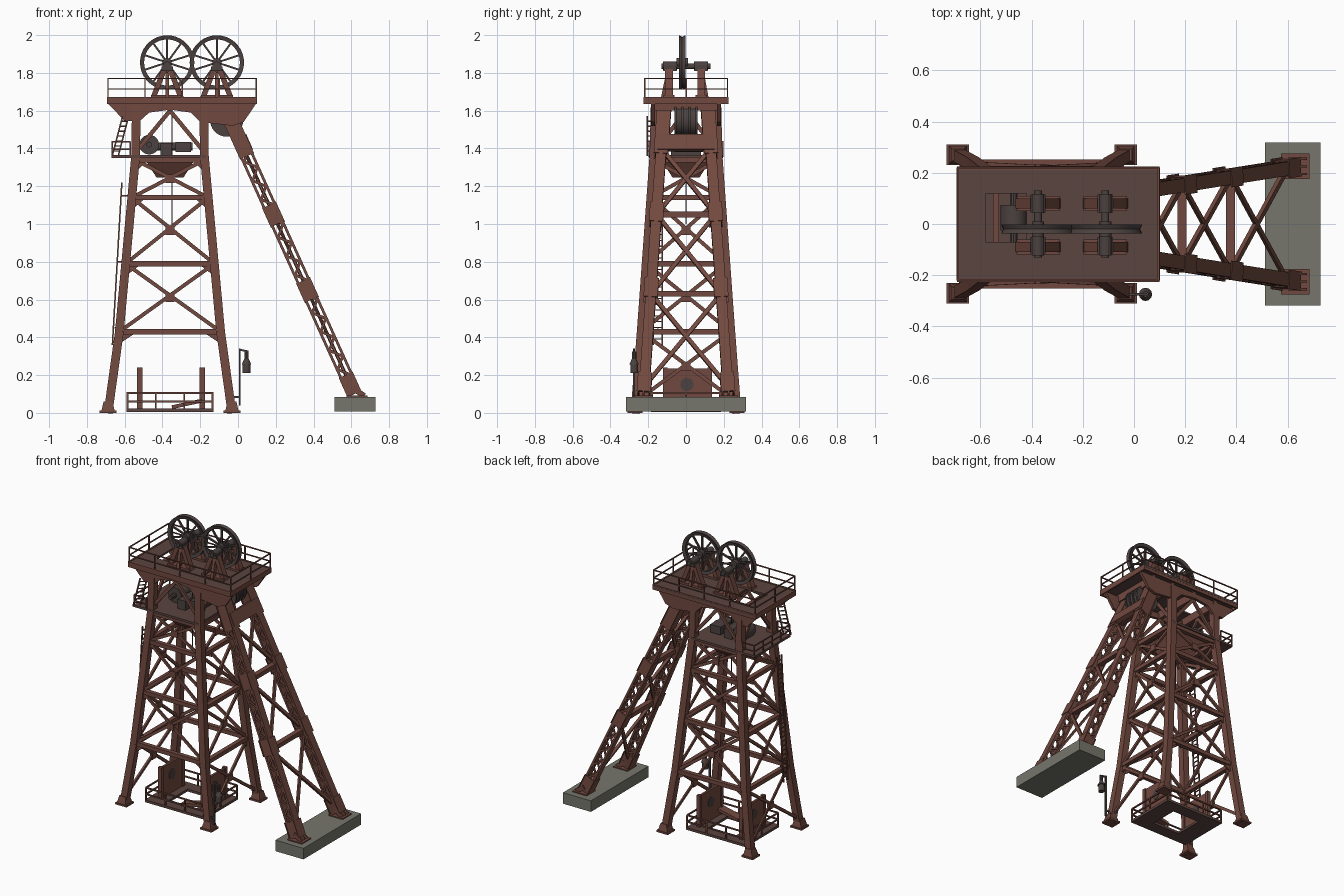
import bpy, bmesh, math
from mathutils import Vector as V, Matrix as M

if "Cube" in bpy.data.objects:
    bpy.data.objects.remove(bpy.data.objects["Cube"])


def material(name, c):
    m = bpy.data.materials.new(name)
    m.diffuse_color = (*c, 1)
    m.use_nodes = True
    m.node_tree.nodes["Principled BSDF"].inputs["Base Color"].default_value = m.diffuse_color
    return m


RUST = material("rust_red_steel", (0.165, 0.066, 0.05))
DECK = material("dark_rust_plate", (0.105, 0.058, 0.05))
IRON = material("dark_iron", (0.07, 0.054, 0.05))
CONC = material("concrete", (0.18, 0.18, 0.15))


def part(name, mat, build, smooth=False):
    bm = bmesh.new()
    build(bm)
    bmesh.ops.recalc_face_normals(bm, faces=bm.faces)
    me = bpy.data.meshes.new(name)
    bm.to_mesh(me)
    bm.free()
    me.materials.append(mat)
    ob = bpy.data.objects.new(name, me)
    bpy.context.collection.objects.link(ob)
    if smooth:
        bpy.ops.object.select_all(action='DESELECT')
        ob.select_set(True)
        bpy.context.view_layer.objects.active = ob
        bpy.ops.object.shade_smooth_by_angle(angle=math.radians(35))


def box(bm, x0, x1, y0, y1, z0, z1):
    mat = M.Translation(((x0+x1)/2, (y0+y1)/2, (z0+z1)/2)) @ M.Diagonal((x1-x0, y1-y0, z1-z0, 1))
    bmesh.ops.create_cube(bm, size=1, matrix=mat)


def beam(bm, p, q, w, d=None, ref=(0, 1, 0)):
    # box from p to q, d thick along ref and w across it
    p, q = V(p), V(q)
    z = (q-p).normalized()
    x = V(ref).cross(z)
    if x.length < 1e-3:
        x = V((1, 0, 0)).cross(z)
    x.normalize()
    y = z.cross(x)
    rot = M((x, y, z)).transposed().to_4x4()
    bmesh.ops.create_cube(bm, size=1, matrix=M.Translation((p+q)/2) @ rot @ M.Diagonal((w, d or w, (q-p).length, 1)))


def cyl(bm, c, r, length, axis='Y', seg=24, r2=None):
    rot = {'X': M.Rotation(math.pi/2, 4, 'Y'), 'Y': M.Rotation(math.pi/2, 4, 'X'), 'Z': M()}[axis]
    bmesh.ops.create_cone(bm, cap_ends=True, segments=seg, radius1=r, radius2=r if r2 is None else r2,
                          depth=length, matrix=M.Translation(c) @ rot)


def frame_plate(bm, o, h, z0, z1):
    # plate o=(x0,x1,y0,y1) with opening h
    box(bm, o[0], h[0], o[2], o[3], z0, z1)
    box(bm, h[1], o[1], o[2], o[3], z0, z1)
    box(bm, h[0], h[1], o[2], h[2], z0, z1)
    box(bm, h[0], h[1], h[3], o[3], z0, z1)


def railing(bm, pts, z, heights, step=0.19, t=0.007):
    for a, b in zip(pts, pts[1:]):
        a, b = V((*a, z)), V((*b, z))
        for h in heights:
            beam(bm, a+V((0, 0, h)), b+V((0, 0, h)), t)
        n = max(1, round((b-a).length/step))
        for i in range(n+1):
            p = a.lerp(b, i/n)
            beam(bm, p, p+V((0, 0, heights[-1])), t)


# ---- tower legs and bracing ----
TAB = [(0, .328, .27), (.43, .268, .237), (1.36, .182, .17), (1.64, .178, .163)]
CX = -.36


def leg(sx, sy, z):
    for (a, ax, ay), (b, bx, by) in zip(TAB, TAB[1:]):
        if z <= b:
            t = (z-a)/(b-a)
            return V((CX+sx*(ax+t*(bx-ax)), sy*(ay+t*(by-ay)), z))


CORNERS = [(sx, sy) for sx in (-1, 1) for sy in (-1, 1)]


def legs(bm):
    for c in CORNERS:
        for a, b in zip(TAB, TAB[1:]):
            beam(bm, leg(*c, a[0]), leg(*c, b[0]), .046)
        p = leg(*c, 0)
        box(bm, p.x-.044, p.x+.044, p.y-.04, p.y+.04, 0, .012)
        bmesh.ops.create_cone(bm, cap_ends=True, segments=4, radius1=.05, radius2=.033, depth=.05,
                              matrix=M.Translation(p+V((0, 0, .035))) @ M.Rotation(math.pi/4, 4, 'Z'))


part("tower_legs", RUST, legs)
LEVELS = [.43, .79, 1.14, 1.34]


def bracing(bm):
    faces = [((-1, s), (1, s), (0, 1, 0)) for s in (-1, 1)] + [((s, -1), (s, 1), (1, 0, 0)) for s in (-1, 1)]
    for a, b, ref in faces:
        for z in LEVELS:
            beam(bm, leg(*a, z), leg(*b, z), .028, .03, ref)
            for u, v in ((a, b), (b, a)):   # knee gussets under each girt
                p, q = leg(*u, z-.05), leg(*u, z).lerp(leg(*v, z), .13)
                beam(bm, p, q, .03, .01, ref)
        zs = list(zip(LEVELS, LEVELS[1:]))
        if ref[0]:
            zs = [(.06, .43)] + zs
        for z0, z1 in zs:
            beam(bm, leg(*a, z0), leg(*b, z1), .02, .014, ref)
            beam(bm, leg(*b, z0), leg(*a, z1), .02, .01, ref)
            m = (leg(*a, z0)+leg(*b, z0)+leg(*a, z1)+leg(*b, z1))/4
            beam(bm, m-V((0, 0, .022)), m+V((0, 0, .022)), .05, .02, ref)
        # inverted V under the top deck
        top = (leg(*a, 1.6)+leg(*b, 1.6))/2
        beam(bm, leg(*a, 1.38), top, .022, .014, ref)
        beam(bm, leg(*b, 1.38), top, .022, .014, ref)


part("tower_bracing", RUST, bracing)

# ---- raking back struts ----
def sp(s, z):
    t = (z-.08)/1.54
    return V((.625-.695*t, s*(.225-.11*t), z))


def struts(bm):
    for s in (-1, 1):
        d = (sp(s, 1)-sp(s, .5)).normalized()
        n = V((0, 1, 0)).cross(d).normalized()
        for k in (-1, 1):
            beam(bm, sp(s, .1)+n*k*.03, sp(s, 1.64)+n*k*.03, .014, .055)
            for i in range(26):     # lacing on both sides
                za, zb = .14+i*.05, .19+i*.05
                e = 1 if i % 2 else -1
                off = V((0, k*.024, 0))
                beam(bm, sp(s, za)+n*e*.026+off, sp(s, zb)-n*e*.026+off, .014, .005)
            for z0, z1 in ((.1, .2), (.6, .7), (1.0, 1.1), (1.36, 1.64)):   # stay plates
                off = V((0, k*.027, 0))
                beam(bm, sp(s, z0)+off, sp(s, z1)+off, .074, .006)
                beam(bm, sp(s, z0)+n*k*.038, sp(s, z1)+n*k*.038, .005, .075)
    zs = [.14, .63, 1.05, 1.4]
    for z in zs[1:]:
        beam(bm, sp(-1, z), sp(1, z), .03, .035)
    for a, b in zip(zs, zs[1:]):
        beam(bm, sp(-1, a), sp(1, b), .012, .022)
        beam(bm, sp(1, a), sp(-1, b), .018, .022)
    beam(bm, (.065, 0, 1.39), (.03, 0, 1.47), .03, .3)      # head plate


part("back_struts", RUST, struts)


def strut_feet(bm):
    for s in (-1, 1):
        y = s*.225
        box(bm, .575, .685, y-.05, y+.05, .08, .092)
        for dy in (-.03, 0, .03):
            beam(bm, (.61, y+dy, .13), (.668, y+dy, .09), .03, .008)


part("strut_feet", RUST, strut_feet)
part("concrete_footing", CONC, lambda bm: box(bm, .512, .728, -.318, .318, .008, .085))

# ---- upper deck, girders and railing ----
part("upper_deck", DECK, lambda bm: frame_plate(bm, (-.69, .098, -.215, .225), (-.58, -.42, -.07, .12), 1.655, 1.668))


def girders(bm):
    prof = [(-.69, 1.64), (-.6, 1.545), (-.52, 1.545), (-.47, 1.59), (-.36, 1.605), (-.25, 1.59),
            (-.2, 1.54), (-.03, 1.52), (.03, 1.54), (.098, 1.64)]
    for y in (-.185, .165):
        f = bm.faces.new([bm.verts.new((x, y, z)) for x, z in prof])
        r = bmesh.ops.extrude_face_region(bm, geom=[f])
        bmesh.ops.translate(bm, vec=(0, .02, 0), verts=[v for v in r['geom'] if isinstance(v, bmesh.types.BMVert)])
    for y in (-.22, .218):       # deck edge beams
        box(bm, -.692, .1, y-.006, y+.006, 1.635, 1.672)
    for x in (-.688, .095):
        box(bm, x-.006, x+.006, -.22, .22, 1.635, 1.672)
    for x in (-.54, -.36, -.18, -.02):
        box(bm, x-.012, x+.012, -.18, .18, 1.6, 1.655)


part("deck_girders", RUST, girders)
part("upper_railing", RUST, lambda bm: railing(
    bm, [(-.688, -.218), (.096, -.218), (.096, .22), (-.688, .22), (-.688, -.218)], 1.66, (.055, .11)))

# ---- winding wheels ----
WHEELS = (-.375, -.112)
WZ, WY = 1.855, -.02


def wheel(xc):
    def build(bm):
        c = V((xc, WY, WZ))
        prof = [(.122, -.012), (.144, -.018), (.136, 0), (.144, .018), (.122, .012)]
        vs = [bm.verts.new(c+V((r, y, 0))) for r, y in prof]
        es = [bm.edges.new((vs[i], vs[(i+1) % 5])) for i in range(5)]
        bmesh.ops.spin(bm, geom=vs+es, cent=c, axis=(0, 1, 0), angle=2*math.pi, steps=36, use_merge=True)
        bmesh.ops.remove_doubles(bm, verts=bm.verts, dist=1e-5)
        for i in range(10):
            a = 2*math.pi*(i+.5)/10
            beam(bm, c, c+V((math.cos(a)*.126, 0, math.sin(a)*.126)), .01, .012)
        cyl(bm, c, .024, .06)
        cyl(bm, (xc, 0, WZ-.02), .015, .26, seg=12)
    return build


for nm, xc in zip(("left", "right"), WHEELS):
    part(nm + "_winding_wheel", IRON, wheel(xc), True)


def wheel_stands(bm):
    for xc in WHEELS:
        for y in (-.09, .08):
            for s in (-1, 1):
                beam(bm, (xc+s*.075, y, 1.665), (xc+s*.015, y, 1.82), .028, .04)
            box(bm, xc-.085, xc+.085, y-.03, y+.03, 1.668, 1.682)
            beam(bm, (xc, y*1.3, 1.67), (xc, y, 1.8), .02, .03)


part("wheel_stands", RUST, wheel_stands)


def bearings(bm):
    for xc in WHEELS:
        for y in (-.085, .08):
            box(bm, xc-.03, xc+.03, y-.035, y+.035, 1.81, 1.835)
            cyl(bm, (xc, y, 1.836), .024, .075, seg=14)


part("wheel_bearings", IRON, bearings)

# ---- lower deck, machinery and hopper ----
part("lower_deck", DECK, lambda bm: box(bm, -.67, -.17, -.195, .195, 1.35, 1.365))
part("lower_railing", RUST, lambda bm: railing(
    bm, [(-.57, -.195), (-.665, -.195), (-.665, .195), (-.57, .195)], 1.355, (.04, .08), .09))


def machinery(bm):
    cyl(bm, (-.47, .025, 1.42), .052, .1)
    cyl(bm, (-.47, .025, 1.42), .015, .2, seg=10)
    box(bm, -.41, -.35, -.08, .08, 1.365, 1.43)
    box(bm, -.33, -.25, -.06, .09, 1.38, 1.435)
    cyl(bm, (-.36, .02, 1.41), .022, .24, 'X', 12)
    cyl(bm, (-.06, 0, 1.55), .08, .1)               # deflection sheave
    for y in (-.055, -.018, .018, .055):
        cyl(bm, (-.06, y, 1.55), .088, .012)


part("hoist_machinery", IRON, machinery, True)
part("hopper", RUST, lambda bm: bmesh.ops.create_cone(
    bm, cap_ends=True, segments=4, radius1=.1, radius2=.19, depth=.1,
    matrix=M.Translation((CX, 0, 1.295)) @ M.Rotation(math.pi/4, 4, 'Z')))
part("hoist_rope", IRON, lambda bm: cyl(bm, (-.35, 0, 1.3), .003, .6, 'Z', 6))


# ---- ladders on the left ----
def ladders(bm):
    for p, q, w, n in (((-.665, -.15, .36), (-.615, -.15, 1.22), V((0, .024, 0)), 28),
                       ((-.65, -.19, 1.36), (-.595, -.19, 1.57), V((.016, .016, 0)), 8)):
        p, q = V(p), V(q)
        for s in (-1, 1):
            beam(bm, p+w*s, q+w*s, .008)
        for i in range(1, n):
            c = p.lerp(q, i/n)
            beam(bm, c-w, c+w, .006)
    for z in (.45, .8, 1.15):
        beam(bm, (-.66+.057*(z-.36), -.15, z), (leg(-1, 1, z).x, -.15, z), .008)


part("ladders", RUST, ladders)

# ---- shaft collar at the bottom ----
part("shaft_floor", DECK, lambda bm: frame_plate(bm, (-.59, -.13, -.185, .185), (-.46, -.25, -.1, .1), .005, .022))
part("shaft_railing", RUST, lambda bm: railing(
    bm, [(-.585, -.18), (-.135, -.18), (-.135, .18), (-.585, .18), (-.585, -.18)], .01, (.05, .095), .15, .009))


def gates(bm):
    for x in (-.52, -.19):
        box(bm, x-.008, x+.008, -.11, .125, .02, .235)
        for y in (-.11, .125):
            box(bm, x-.014, x+.014, y-.012, y+.012, .02, .24)
    beam(bm, (-.35, -.1, .03), (-.19, -.1, .065), .02, .06)


part("shaft_gates", RUST, gates)


def gate_holes(bm):
    for x in (-.52, -.19):
        cyl(bm, (x, .005, .15), .035, .02, 'X', 18)


part("gate_ports", IRON, gate_holes)


# ---- signal lamp beside the front right leg ----
def lamp(bm):
    box(bm, .004, .014, -.28, -.27, .04, .34)
    box(bm, -.02, .014, -.28, -.27, .08, .09)
    beam(bm, (.005, -.275, .335), (.055, -.275, .325), .01)
    cyl(bm, (.045, -.275, .3), .012, .05, 'Z', 10)
    cyl(bm, (.045, -.275, .27), .026, .03, 'Z', 12, .012)
    cyl(bm, (.045, -.275, .235), .02, .05, 'Z', 12)


part("signal_lamp", IRON, lamp)
